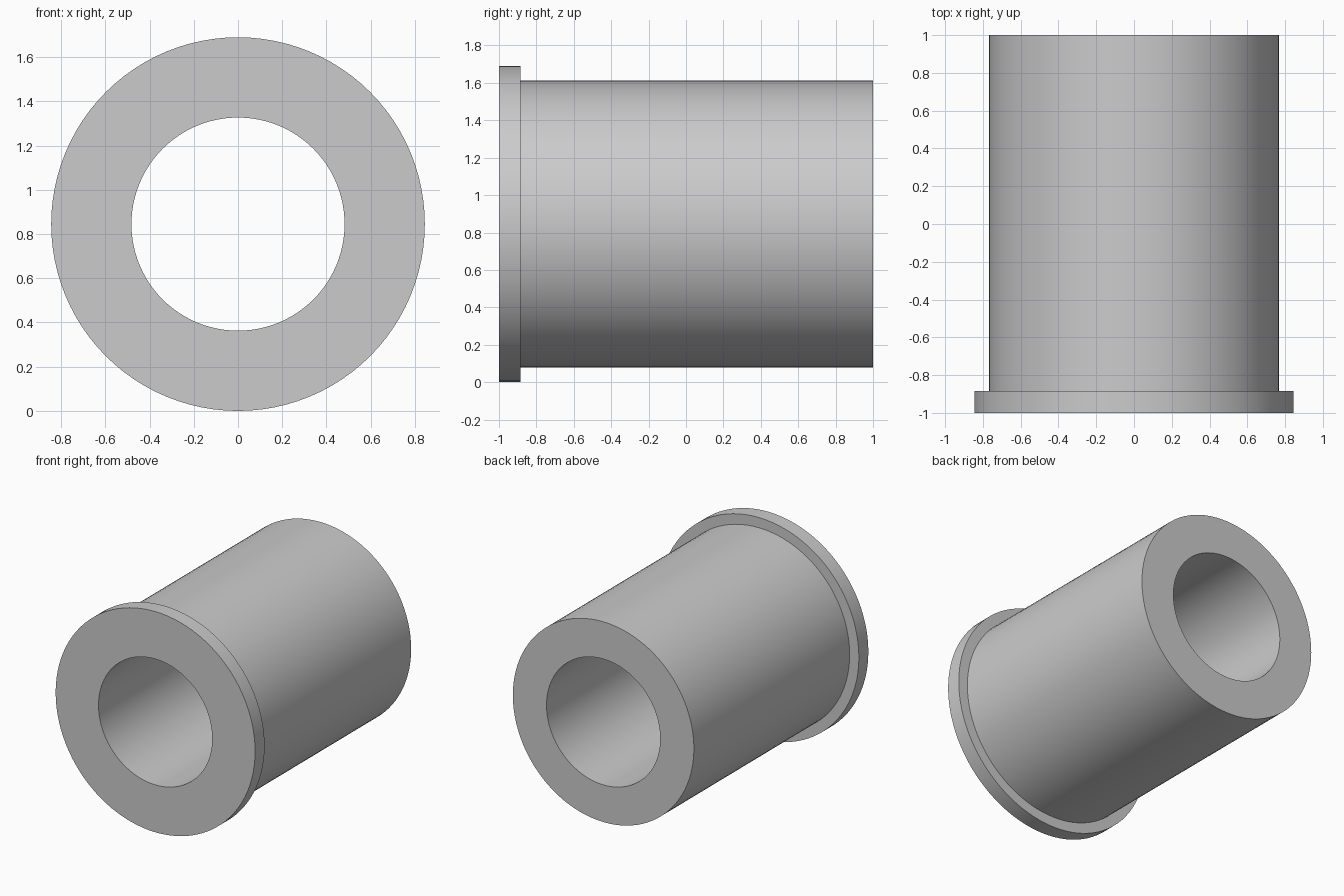
import bpy
import bmesh
from math import pi, radians
from mathutils import Matrix, Vector

cube = bpy.data.objects.get("Cube")
if cube:
    bpy.data.objects.remove(cube, do_unlink=True)

FLANGE_R, BODY_R, BORE_R = 0.845, 0.767, 0.482
FRONT, STEP, BACK = -1.0, -0.885, 1.0
SEGMENTS = 96

# Plain grey finish
grey = bpy.data.materials.new("plain grey")
grey.use_nodes = True
colour = (0.6, 0.6, 0.6, 1.0)
grey.diffuse_color = colour
grey.node_tree.nodes["Principled BSDF"].inputs["Base Color"].default_value = colour

# Closed half-section of the flanged sleeve: (radius, y)
section = [(BORE_R, FRONT), (FLANGE_R, FRONT), (FLANGE_R, STEP),
           (BODY_R, STEP), (BODY_R, BACK), (BORE_R, BACK)]

# Revolve the section about the y axis
bm = bmesh.new()
verts = [bm.verts.new((r, y, 0)) for r, y in section]
edges = [bm.edges.new((v, verts[(i + 1) % len(verts)])) for i, v in enumerate(verts)]
bmesh.ops.spin(bm, geom=verts + edges, cent=(0, 0, 0), axis=(0, 1, 0),
               angle=2 * pi, steps=SEGMENTS, use_merge=False)
bmesh.ops.remove_doubles(bm, verts=bm.verts, dist=0.0001)
bmesh.ops.recalc_face_normals(bm, faces=bm.faces)
bmesh.ops.transform(bm, matrix=Matrix.Translation(Vector((0, 0, FLANGE_R))), verts=bm.verts)

mesh = bpy.data.meshes.new("flanged_sleeve")
bm.to_mesh(mesh)
bm.free()
mesh.materials.append(grey)
sleeve = bpy.data.objects.new("flanged_sleeve", mesh)
bpy.context.collection.objects.link(sleeve)

# Smooth walls, crisp rims
bpy.ops.object.select_all(action='DESELECT')
sleeve.select_set(True)
bpy.context.view_layer.objects.active = sleeve
bpy.ops.object.shade_smooth_by_angle(angle=radians(30))
